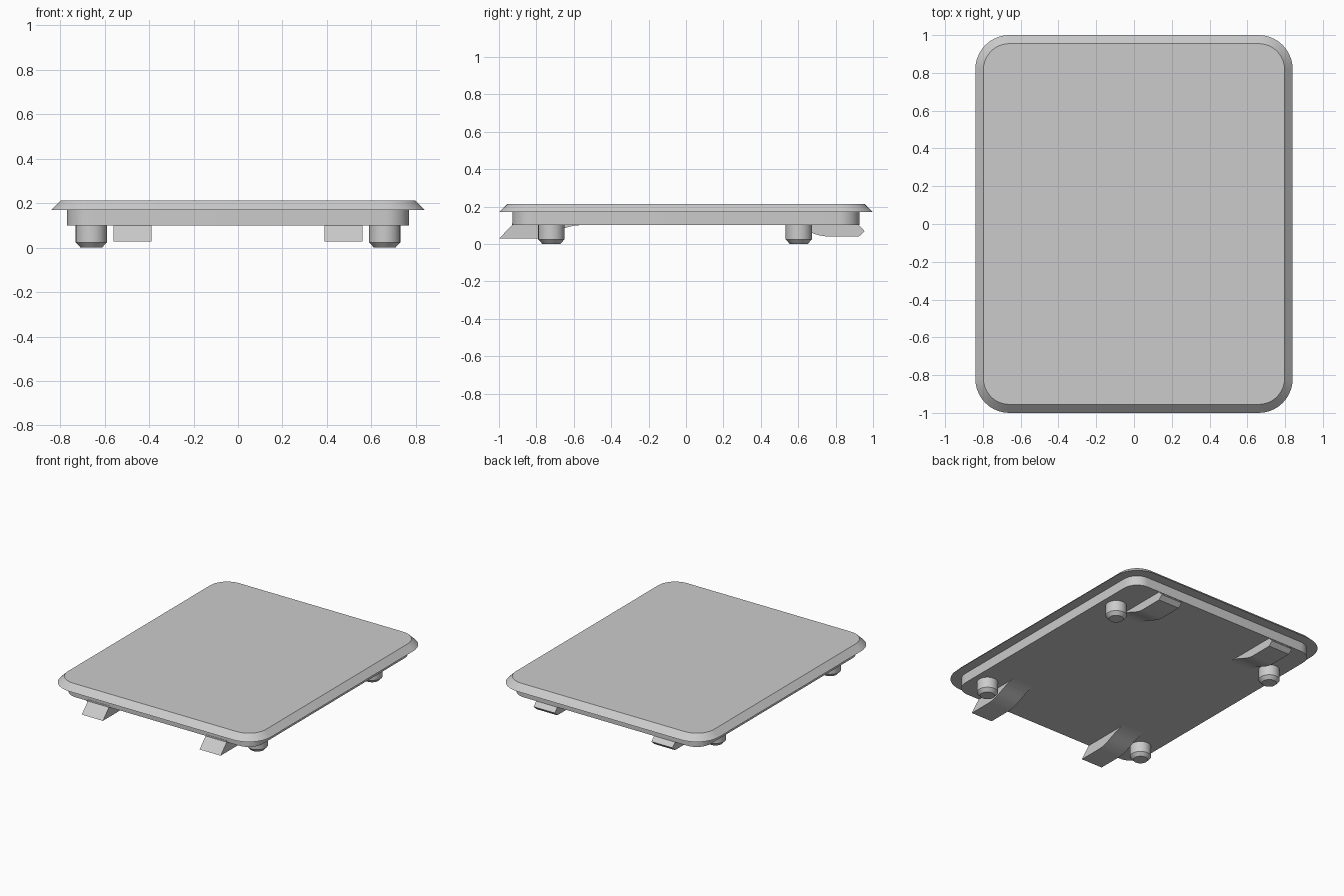
import bpy, bmesh
from math import sin, cos, pi, radians

cube = bpy.data.objects.get("Cube")
if cube:
    bpy.data.objects.remove(cube, do_unlink=True)

grey = bpy.data.materials.new("light grey plastic")
grey.use_nodes = True
colour = (0.6, 0.6, 0.6, 1)
grey.diffuse_color = colour
grey.node_tree.nodes["Principled BSDF"].inputs["Base Color"].default_value = colour


def loft(name, rings):
    """Join equal-length rings of points into a capped solid."""
    bm = bmesh.new()
    loops = [[bm.verts.new(p) for p in ring] for ring in rings]
    n = len(loops[0])
    for a, b in zip(loops, loops[1:]):
        for i in range(n):
            j = (i + 1) % n
            bm.faces.new((a[i], a[j], b[j], b[i]))
    bm.faces.new(loops[0])
    bm.faces.new(loops[-1])
    bmesh.ops.recalc_face_normals(bm, faces=bm.faces)
    mesh = bpy.data.meshes.new(name)
    bm.to_mesh(mesh)
    bm.free()
    mesh.materials.append(grey)
    obj = bpy.data.objects.new(name, mesh)
    bpy.context.collection.objects.link(obj)
    bpy.ops.object.select_all(action='DESELECT')
    bpy.context.view_layer.objects.active = obj
    obj.select_set(True)
    bpy.ops.object.shade_smooth_by_angle(angle=radians(30))
    return obj


def rounded_rect(hx, hy, r, z, steps=10):
    """Ring of points around a rectangle with round corners."""
    ring = []
    for k, (sx, sy) in enumerate([(1, 1), (-1, 1), (-1, -1), (1, -1)]):
        for i in range(steps + 1):
            a = (k + i / steps) * pi / 2
            ring.append((sx * (hx - r) + r * cos(a), sy * (hy - r) + r * sin(a), z))
    return ring


def circle(x, y, r, z, n=32):
    return [(x + r * cos(2 * pi * i / n), y + r * sin(2 * pi * i / n), z) for i in range(n)]


def hook(name, x, tip, flat_end, root, low, top=0.1, steps=10):
    """Clip with a pointed tip and a bottom that sweeps up into the base."""
    profile = list(tip)
    for i in range(steps + 1):
        t = i / steps
        profile.append((flat_end + (root - flat_end) * t,
                        low + (top - low) * (0.5 - 0.5 * cos(pi * t))))
    # sink the root into the base
    profile += [(root, top + 0.01), (tip[0][0], top + 0.01)]
    loft(name, [[(x + dx, y, z) for y, z in profile] for dx in (-0.085, 0.085)])


# Cover plate with a sloping rim, and the narrower base under it
loft("cover_plate", [rounded_rect(0.84, 1.0, 0.18, 0.17),
                     rounded_rect(0.797, 0.955, 0.137, 0.213)])
loft("base_plug", [rounded_rect(0.77, 0.928, 0.11, 0.1),
                   rounded_rect(0.77, 0.928, 0.11, 0.172)])

# Pegs and clips, mirrored left and right
for side, s in (("left", 1), ("right", -1)):
    for end, y in (("front", -0.72), ("back", 0.603)):
        loft(f"{end}_{side}_peg", [circle(s * 0.66, y, r, z) for r, z in
                                   ((0.048, 0), (0.07, 0.024), (0.07, 0.105))])
    hook(f"front_{side}_hook", s * 0.475,
         [(-0.93, 0.1), (-1.0, 0.028)], -0.82, -0.57, 0.028)
    hook(f"back_{side}_hook", s * 0.475,
         [(0.925, 0.1), (0.955, 0.068), (0.925, 0.04)], 0.76, 0.53, 0.04)
